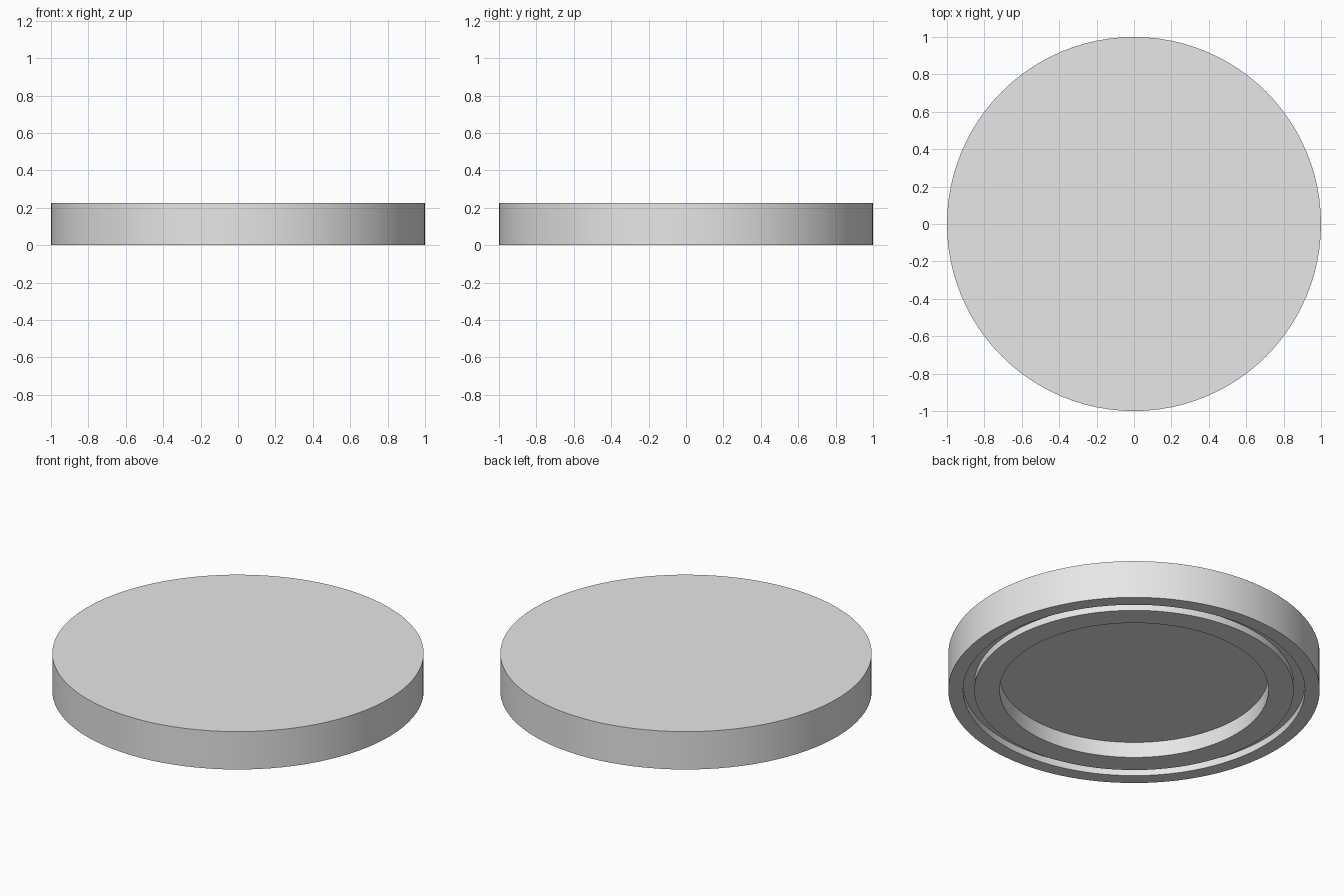
import bpy
import bmesh
import math

cube = bpy.data.objects.get("Cube")
if cube:
    bpy.data.objects.remove(cube, do_unlink=True)

SEGMENTS = 96
HEIGHT = 0.225
GROOVE_DEPTH = 0.04
RECESS_DEPTH = 0.093

# Single plain grey
grey = bpy.data.materials.new("light_grey")
grey.use_nodes = True
colour = (0.8, 0.8, 0.8, 1.0)
grey.diffuse_color = colour
grey.node_tree.nodes["Principled BSDF"].inputs["Base Color"].default_value = colour

# Half section (radius, height): flat top, side wall, ring groove, centre recess
profile = [
    (1.0, HEIGHT), (1.0, 0.0),
    (0.92, 0.0), (0.92, GROOVE_DEPTH),
    (0.86, GROOVE_DEPTH), (0.86, 0.0),
    (0.724, 0.0), (0.724, RECESS_DEPTH),
]


def ring(bm, radius, z):
    step = 2 * math.pi / SEGMENTS
    return [bm.verts.new((radius * math.cos(i * step), radius * math.sin(i * step), z))
            for i in range(SEGMENTS)]


# Turned disc: join successive rings, then close the top and the recess
bm = bmesh.new()
rings = [ring(bm, r, z) for r, z in profile]
for upper, lower in zip(rings, rings[1:]):
    for i in range(SEGMENTS):
        j = (i + 1) % SEGMENTS
        bm.faces.new((upper[i], lower[i], lower[j], upper[j]))
bm.faces.new(rings[0])
bm.faces.new(list(reversed(rings[-1])))
bmesh.ops.recalc_face_normals(bm, faces=bm.faces[:])

mesh = bpy.data.meshes.new("round_lid")
bm.to_mesh(mesh)
bm.free()
mesh.materials.append(grey)
lid = bpy.data.objects.new("round_lid", mesh)
bpy.context.collection.objects.link(lid)

# Smooth walls with crisp rims
bpy.ops.object.select_all(action="DESELECT")
lid.select_set(True)
bpy.context.view_layer.objects.active = lid
bpy.ops.object.shade_smooth_by_angle(angle=math.radians(30))
